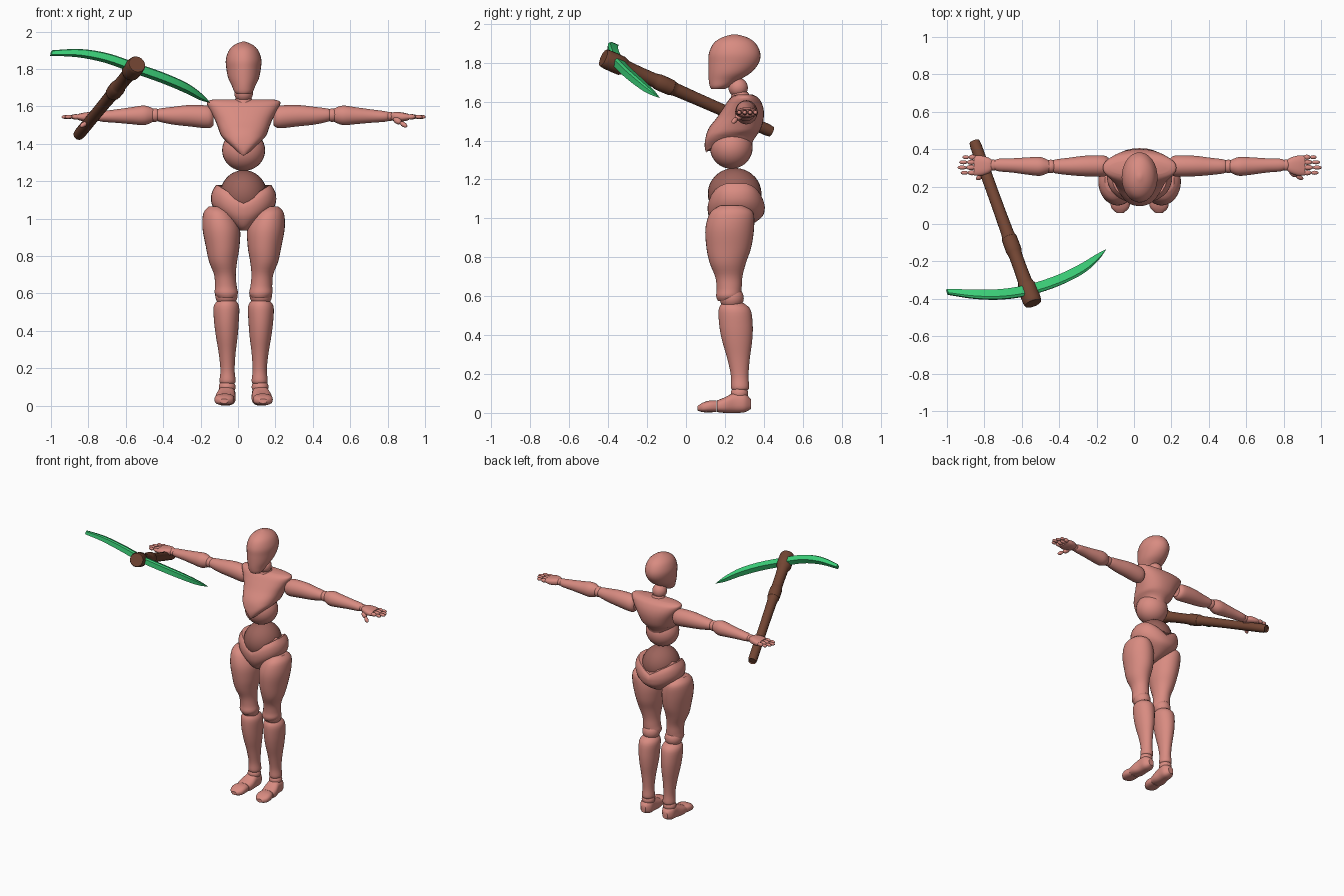
import bpy, bmesh, math
from mathutils import Vector, Matrix

old = bpy.data.objects.get("Cube")
if old:
    bpy.data.objects.remove(old, do_unlink=True)


def material(name, rgb):
    mat = bpy.data.materials.new(name)
    mat.use_nodes = True
    mat.diffuse_color = (*rgb, 1)
    mat.node_tree.nodes["Principled BSDF"].inputs["Base Color"].default_value = (*rgb, 1)
    return mat


SKIN = material("rosy clay", (0.69, 0.26, 0.22))
SHADE = material("dark clay", (0.33, 0.125, 0.105))
WOOD = material("brown wood", (0.17, 0.06, 0.033))
GREEN = material("bright green", (0.045, 0.63, 0.19))
BODY = Vector((0.03, 0, 0))  # body mid line
AXES = {"z": (2, 0, 1), "x": (0, 1, 2), "y": (1, 0, 2)}


def finish(name, bm, mat, mirror=False, location=BODY, angle=40):
    bmesh.ops.recalc_face_normals(bm, faces=bm.faces)
    mesh = bpy.data.meshes.new(name)
    bm.to_mesh(mesh)
    bm.free()
    mesh.materials.append(mat)
    mesh.shade_smooth()
    mesh.set_sharp_from_angle(angle=math.radians(angle))
    obj = bpy.data.objects.new(name, mesh)
    obj.location = location
    bpy.context.collection.objects.link(obj)
    if mirror:
        obj.modifiers.new("Mirror", "MIRROR")
    return obj


def spline(rows, steps):
    """Smooth rows of numbers with a Catmull-Rom spline."""
    out = []
    for i in range(len(rows) - 1):
        a, b, c, d = (rows[max(0, min(len(rows) - 1, i + k))] for k in (-1, 0, 1, 2))
        for s in range(steps):
            t = s / steps
            out.append([q + t / 2 * (r - p + t * (2 * p - 5 * q + 4 * r - w + t * (3 * (q - r) + w - p)))
                        for p, q, r, w in zip(a, b, c, d)])
    return out + [list(rows[-1])]


def skin_rings(rings):
    bm = bmesh.new()
    loops = [[bm.verts.new(p) for p in ring] for ring in rings]
    n = len(loops[0])
    for lo, hi in zip(loops, loops[1:]):
        for i in range(n):
            bm.faces.new((lo[i], lo[(i + 1) % n], hi[(i + 1) % n], hi[i]))
    bm.faces.new(loops[0])
    bm.faces.new(loops[-1])
    return bm


def power(v, e):
    return math.copysign(abs(v) ** e, v)


def loft(name, axis, rows, mat=SKIN, mirror=False, square=2, reshape=None, steps=4, sides=32, **kw):
    """Rows: position on axis, two centre values, two half widths."""
    t, u, v = AXES[axis]
    rings = []
    for pos, cu, cv, hu, hv in spline(rows, steps):
        ring = []
        for i in range(sides):
            a = math.tau * i / sides
            p = Vector()
            p[t] = pos
            p[u] = cu + hu * power(math.cos(a), 2 / square)
            p[v] = cv + hv * power(math.sin(a), 2 / square)
            if reshape:
                p.z = reshape(p)
            ring.append(p)
        rings.append(ring)
    return finish(name, skin_rings(rings), mat, mirror, **kw)


def ball(name, centre, radii, mat=SKIN, mirror=False):
    bm = bmesh.new()
    bmesh.ops.create_uvsphere(bm, u_segments=28, v_segments=18, radius=1,
                              matrix=Matrix.LocRotScale(Vector(centre), None, Vector(radii)))
    return finish(name, bm, mat, mirror)


def bead(name, start, end, radius):
    """Long rounded link between two points, on both hands."""
    a, b = Vector(start), Vector(end)
    bm = bmesh.new()
    bmesh.ops.create_uvsphere(bm, u_segments=14, v_segments=10, radius=1, matrix=Matrix.LocRotScale(
        (a + b) / 2, (b - a).to_track_quat("Z", "Y"), Vector((radius, radius, (b - a).length * 0.54))))
    return finish(name, bm, SKIN, True)


# Head and neck
loft("head", "z", [(1.665, 0, .165, .035, .035), (1.68, 0, .175, .05, .053), (1.71, 0, .195, .063, .078),
                   (1.75, 0, .225, .082, .11), (1.8, 0, .245, .092, .13), (1.85, 0, .25, .095, .132),
                   (1.9, 0, .25, .078, .108), (1.93, 0, .25, .047, .065), (1.946, 0, .25, .008, .01)])
ball("neck_joint", (0, .268, 1.672), (.05, .05, .05))
loft("neck", "z", [(1.6, 0, .28, .055, .055), (1.63, 0, .28, .048, .048), (1.65, 0, .277, .04, .04)])


# Torso: the rib cage arches up at the sides of its lower rim
def rib_arch(p):
    return p.z + max(0, 1.45 - p.z) * min(1, abs(p.x) / .1) * .6


def hip_rise(p):
    return p.z + max(0, p.z - 1.04) * (min(1, abs(p.x) / .14) * 1.0 - .45)


loft("chest", "z", [(1.335, 0, .2, .05, .095), (1.36, 0, .215, .09, .118), (1.4, 0, .222, .11, .124),
                    (1.46, 0, .25, .128, .135), (1.52, 0, .28, .15, .12), (1.57, 0, .295, .175, .102),
                    (1.61, 0, .3, .195, .08), (1.628, 0, .3, .192, .06), (1.637, 0, .3, .16, .04)],
     square=2.3, reshape=rib_arch)
ball("upper_waist", (0, .233, 1.365), (.115, .11, .11))
ball("lower_waist", (0, .25, 1.127), (.126, .138, .132), SHADE)
loft("pelvis", "z", [(.935, 0, .22, .02, .04), (.96, 0, .235, .05, .09), (1.01, 0, .255, .115, .138),
                     (1.06, 0, .258, .168, .147), (1.1, 0, .258, .172, .143), (1.13, 0, .258, .148, .13)],
     square=2.2, reshape=hip_rise)

# Legs
loft("thighs", "z", [(1.065, .145, .235, .04, .06), (1.03, .135, .235, .08, .11), (.95, .12, .225, .1, .125),
                     (.85, .112, .22, .09, .115), (.77, .11, .215, .075, .093), (.7, .1, .22, .058, .07),
                     (.64, .095, .222, .058, .064), (.6, .092, .218, .062, .063), (.575, .09, .21, .045, .045)],
     mirror=True)
ball("knees", (.092, .235, .59), (.06, .062, .06), mirror=True)
loft("shins", "z", [(.565, .09, .24, .045, .055), (.53, .092, .25, .068, .082), (.45, .092, .257, .066, .086),
                    (.37, .09, .263, .058, .077), (.28, .088, .27, .045, .058), (.19, .086, .276, .038, .045),
                    (.13, .086, .278, .043, .047), (.115, .086, .278, .032, .035)], mirror=True)
ball("ankles", (.088, .275, .1), (.045, .045, .04), mirror=True)
loft("feet", "y", [(.333, .09, .045, .02, .025), (.3, .09, .053, .045, .05), (.25, .092, .052, .047, .052),
                   (.2, .097, .04, .054, .04), (.16, .1, .034, .05, .03)], mirror=True, square=2.6)
loft("toes", "y", [(.158, .1, .034, .047, .03), (.12, .103, .033, .053, .03), (.085, .104, .028, .046, .024),
                   (.06, .104, .024, .02, .012)], mirror=True, square=2.6)

# Arms
loft("upper_arms", "x", [(.16, .31, 1.54, .035, .04), (.19, .31, 1.543, .056, .06), (.29, .31, 1.55, .055, .057),
                         (.38, .308, 1.55, .046, .047), (.45, .308, 1.553, .037, .035),
                         (.465, .308, 1.553, .028, .026)], mirror=True)
ball("elbows", (.475, .308, 1.553), (.036, .036, .036), mirror=True)
loft("forearms", "x", [(.48, .308, 1.553, .03, .034), (.53, .308, 1.552, .05, .052), (.6, .31, 1.55, .046, .045),
                       (.68, .313, 1.548, .038, .036), (.75, .315, 1.546, .034, .029),
                       (.775, .315, 1.546, .026, .024)], mirror=True)
ball("wrists", (.783, .315, 1.546), (.028, .03, .024), mirror=True)

# Hands
loft("palms", "x", [(.785, .315, 1.546, .025, .018), (.81, .313, 1.545, .043, .025), (.85, .312, 1.543, .054, .024),
                    (.885, .312, 1.543, .052, .016)], mirror=True, square=2.6)
for label, y, tip in (("little", .357, .945), ("ring", .33, .963), ("middle", .302, .972), ("index", .274, .955)):
    middle = (.88 + tip) / 2
    bead(label + "_finger_base", (.875, y, 1.543), (middle, y, 1.545), .014)
    bead(label + "_finger_tip", (middle, y, 1.545), (tip, y, 1.543), .011)
bead("thumb_base", (.805, .285, 1.535), (.84, .258, 1.512), .018)
bead("thumb_tip", (.838, .26, 1.514), (.872, .24, 1.492), .013)

# Tool handle, thicker at the grip collar and at the head
butt, top = Vector((-.85, .43, 1.45)), Vector((-.54, -.425, 1.825))
handle = loft("tool_handle", "z", [(t * (top - butt).length, 0, 0, r, r) for t, r in (
    (0, .024), (.015, .031), (.3, .031), (.56, .034), (.59, .041), (.67, .042), (.7, .036), (.86, .038),
    (.89, .05), (.98, .05), (1, .045))], WOOD, steps=2, sides=16, location=butt)
handle.rotation_mode = "QUATERNION"
handle.rotation_quaternion = (top - butt).to_track_quat("Z", "Y")

# Curved blade: path point, then half depth and half height of the section
path = [(-.998, -.365, 1.885, .015, .013), (-.85, -.38, 1.885, .025, .018), (-.7, -.38, 1.858, .027, .021),
        (-.55, -.355, 1.805, .028, .022), (-.4, -.305, 1.752, .028, .022), (-.28, -.245, 1.7, .027, .02),
        (-.2, -.185, 1.652, .018, .014), (-.15, -.137, 1.62, .001, .001)]
deep = (top - butt).normalized()
tall = Vector((.17, .45, .88)).normalized()
rings = []
for x, y, z, hd, ht in spline(path, 4):
    centre = Vector((x, y, z))
    rings.append([centre + deep * hd * i + tall * ht * j
                  for i, j in ((1, .5), (.6, 1), (-1, 1), (-1, -.8), (.6, -1))])
finish("tool_blade", skin_rings(rings), GREEN, location=Vector(), angle=25)
